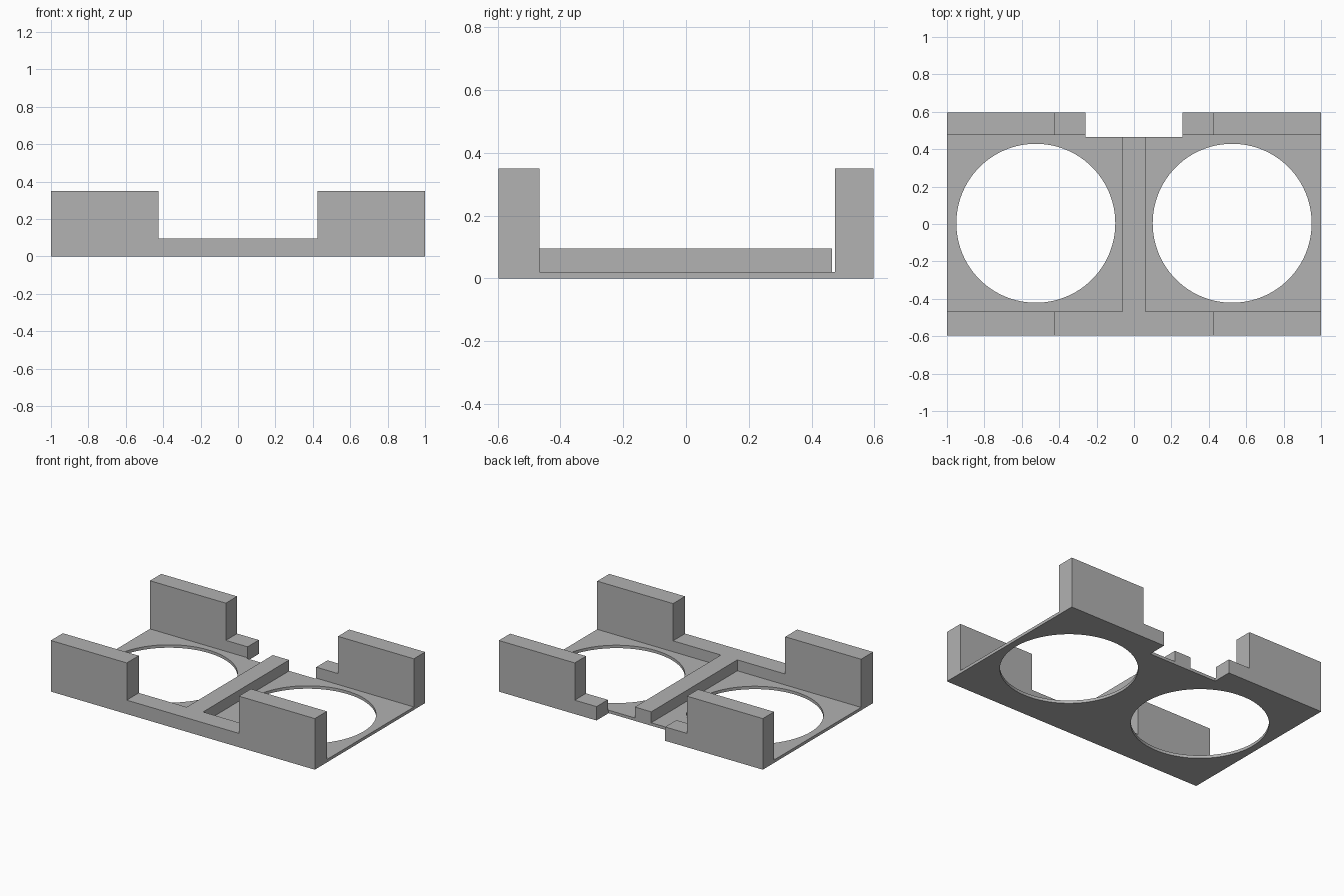
import bpy
import bmesh

if "Cube" in bpy.data.objects:
    bpy.data.objects.remove(bpy.data.objects["Cube"], do_unlink=True)

grey = bpy.data.materials.new("plain grey")
grey.use_nodes = True
colour = (0.445, 0.445, 0.445, 1)
grey.diffuse_color = colour
grey.node_tree.nodes["Principled BSDF"].inputs["Base Color"].default_value = colour

# Main dimensions
HALF_W, HALF_D = 1.0, 0.597
PLATE_Z, RIM_Z, WALL_Z = 0.02, 0.095, 0.35
FRONT_IN, BACK_IN, NOTCH_Y = -0.467, 0.475, 0.465
WALL_X, NOTCH_X, BAR_X = 0.425, 0.26, 0.062
HOLE_X, HOLE_Y, HOLE_R = 0.525, 0.004, 0.425


def prism(name, points, direction):
    """Extrude a flat outline of 3D points along a direction."""
    bm = bmesh.new()
    face = bm.faces.new([bm.verts.new(p) for p in points])
    moved = bmesh.ops.extrude_face_region(bm, geom=[face])["geom"]
    bmesh.ops.translate(bm, vec=direction,
                        verts=[v for v in moved if isinstance(v, bmesh.types.BMVert)])
    bmesh.ops.recalc_face_normals(bm, faces=bm.faces)
    mesh = bpy.data.meshes.new(name)
    bm.to_mesh(mesh)
    bm.free()
    mesh.materials.append(grey)
    obj = bpy.data.objects.new(name, mesh)
    bpy.context.collection.objects.link(obj)
    return obj


def rim(name, profile, y0, y1):
    return prism(name, [(x, y0, z) for x, z in profile], (0, y1 - y0, 0))


# Thin base plate with a shallow step at the back
outline = [(-HALF_W, FRONT_IN), (HALF_W, FRONT_IN), (HALF_W, BACK_IN), (NOTCH_X, BACK_IN),
           (NOTCH_X, NOTCH_Y), (-NOTCH_X, NOTCH_Y), (-NOTCH_X, BACK_IN), (-HALF_W, BACK_IN)]
plate = prism("base_plate", [(x, y, 0) for x, y in outline], (0, 0, PLATE_Z))

# Two round openings
for side, label in ((-1, "right"), (1, "left")):
    bpy.ops.mesh.primitive_cylinder_add(vertices=96, radius=HOLE_R, depth=0.2,
                                        location=(side * HOLE_X, HOLE_Y, 0))
    cutter = bpy.context.object
    cutter.name = label + "_hole_cutter"
    cutter.data.materials.append(grey)
    cut = plate.modifiers.new(label + "_hole", "BOOLEAN")
    cut.operation, cut.solver, cut.object = "DIFFERENCE", "EXACT", cutter
    bpy.context.view_layer.objects.active = plate
    bpy.ops.object.modifier_apply(modifier=cut.name)
    bpy.data.objects.remove(cutter, do_unlink=True)

# Front rim with a tall wall at each end
half = [(HALF_W, 0), (HALF_W, WALL_Z), (WALL_X, WALL_Z), (WALL_X, RIM_Z)]
rim("front_rim", half + [(-x, z) for x, z in reversed(half)], -HALF_D, FRONT_IN)

# Back corner walls, each with a low foot toward the middle
for side, label in ((-1, "right"), (1, "left")):
    corner = half + [(NOTCH_X, RIM_Z), (NOTCH_X, 0)]
    rim("back_" + label + "_wall", [(side * x, z) for x, z in corner], BACK_IN, HALF_D)

# Raised bar between the openings
rim("centre_bar", [(-BAR_X, PLATE_Z), (BAR_X, PLATE_Z), (BAR_X, RIM_Z), (-BAR_X, RIM_Z)],
    FRONT_IN, NOTCH_Y)
